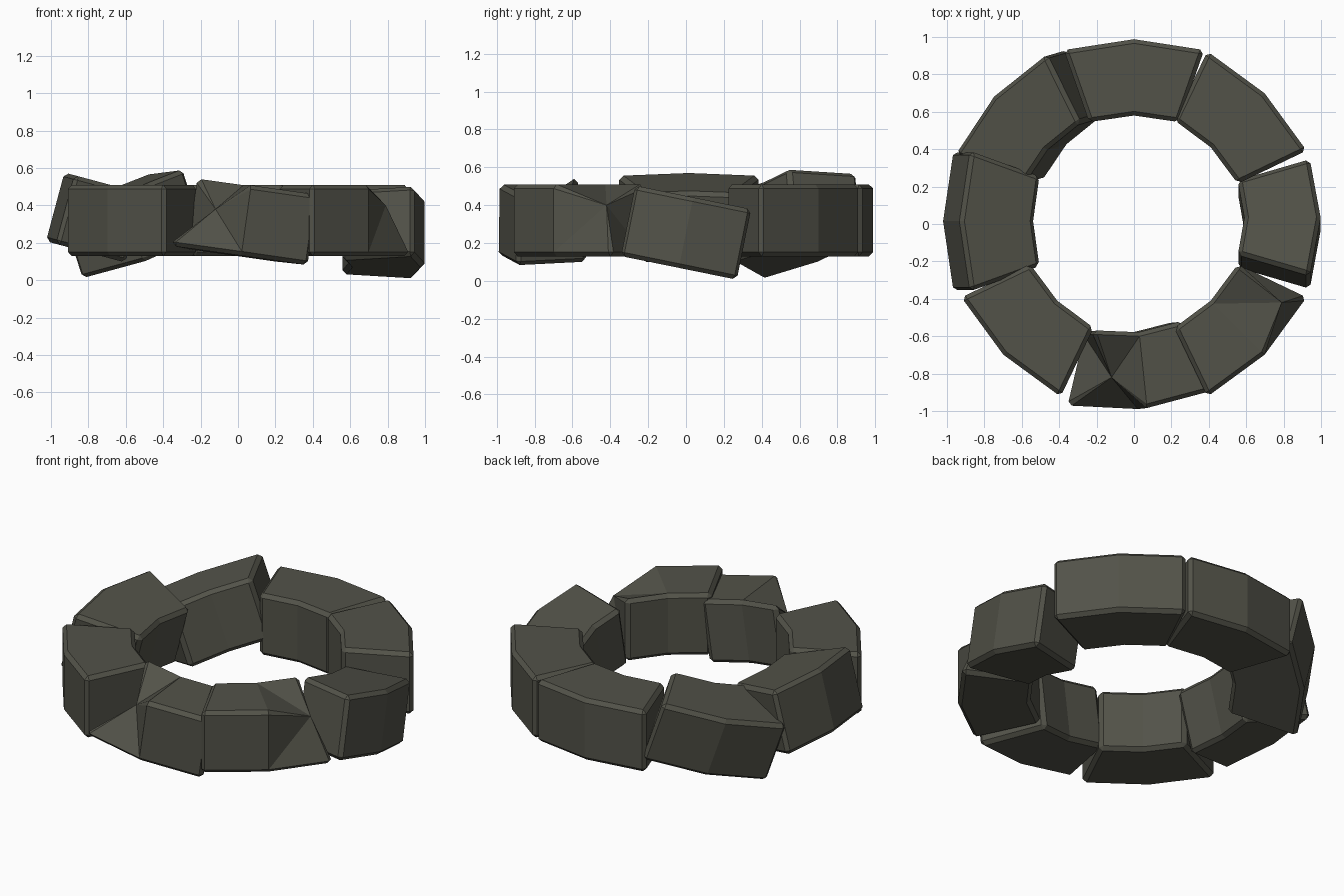
import bpy, bmesh, math
from mathutils import Matrix, Vector

if "Cube" in bpy.data.objects:
    bpy.data.objects.remove(bpy.data.objects["Cube"])

mat = bpy.data.materials.new("dark stone")
mat.diffuse_color = (0.085, 0.085, 0.066, 1)
mat.use_nodes = True
mat.node_tree.nodes["Principled BSDF"].inputs["Base Color"].default_value = mat.diffuse_color

# Wedge profile in local space: (inner radial, outer radial, inner half, outer half) at each slice
SLICES = [(-0.215, 0.170, -0.24, -0.375),
          (-0.180, 0.228, 0.0, 0.0),
          (-0.215, 0.170, 0.24, 0.375)]
HALF_H = 0.19


def stone(name, angle, radius=0.76, z=0.32, yaw=0, tilt=0, roll=0, shift=0,
          length=1.0, chip=None):
    """Bevelled ring stone; chip = (end sign, world point its outer top corner is broken to)."""
    r = math.radians
    mw = (Matrix.Rotation(r(angle), 4, 'Z') @ Matrix.Translation((radius, shift, z))
          @ Matrix.Rotation(r(yaw), 4, 'Z') @ Matrix.Rotation(r(tilt), 4, 'Y')
          @ Matrix.Rotation(r(roll), 4, 'X'))
    bm = bmesh.new()
    rings = []
    for xi, xo, yi, yo in SLICES:
        pts = [(xi, yi, -1), (xo, yo, -1), (xo, yo, 1), (xi, yi, 1)]
        rings.append([bm.verts.new((x, y * length, s * HALF_H)) for x, y, s in pts])
    for a, b in zip(rings, rings[1:]):
        for k in range(4):
            n = (k + 1) % 4
            bm.faces.new((a[k], a[n], b[n], b[k]))
    bm.faces.new(rings[0])
    bm.faces.new(rings[2][::-1])
    bmesh.ops.recalc_face_normals(bm, faces=bm.faces[:])

    # bevel everything except the middle seam
    mid = set(rings[1])
    edges = [e for e in bm.edges if not (e.verts[0] in mid and e.verts[1] in mid)]
    bmesh.ops.bevel(bm, geom=edges, offset=0.022, offset_type='OFFSET', segments=1,
                    profile=0.5, affect='EDGES')

    # broken corner: gather the corner vertices and fan the faces around it
    if chip:
        end, target = chip
        corner = Vector((0.170, end * 0.375 * length, HALF_H))
        local = mw.inverted() @ Vector(target)
        near = [v for v in bm.verts if (v.co - corner).length < 0.07]
        bmesh.ops.pointmerge(bm, verts=near, merge_co=local)
        tip = min(bm.verts, key=lambda v: (v.co - local).length)
        for f in list(tip.link_faces):
            vs = list(f.verts)
            i = vs.index(tip)
            vs = vs[i:] + vs[:i]
            if len(vs) > 3:
                bm.faces.remove(f)
                for a, b in zip(vs[1:], vs[2:]):
                    bm.faces.new((tip, a, b))
    bmesh.ops.recalc_face_normals(bm, faces=bm.faces[:])
    me = bpy.data.meshes.new(name)
    bm.to_mesh(me)
    bm.free()
    me.materials.append(mat)
    ob = bpy.data.objects.new(name, me)
    ob.matrix_world = mw
    bpy.context.collection.objects.link(ob)
    return ob


# level stones
stone("stone_back", 90)
stone("stone_back_right", 45)
stone("stone_front_left", 225)
# chipped stone
stone("stone_front_right", -45, chip=(1, (0.79, -0.42, 0.40)))
# displaced stones
stone("stone_right", 0, radius=0.77, z=0.255, roll=-11.5, length=0.85)
stone("stone_left", 180, radius=0.757, z=0.333, tilt=-15, shift=-0.015)
stone("stone_back_left", 135, z=0.315, tilt=9, roll=-16)
stone("stone_front", -90, z=0.32, yaw=6, roll=-8, shift=0.02,
      chip=(-1, (-0.12, -0.82, 0.38)))
